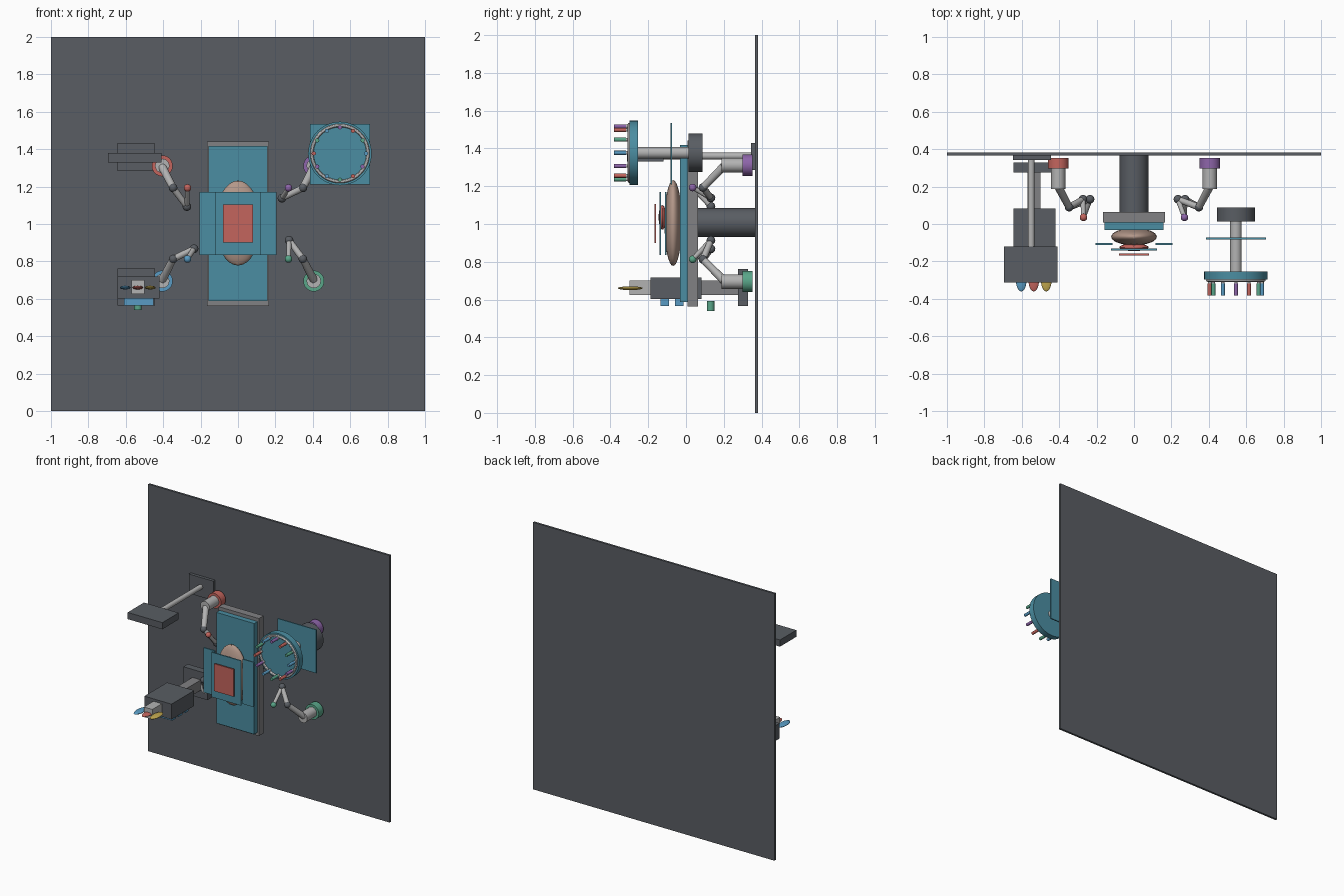
import bpy, math
from mathutils import Vector

if "Cube" in bpy.data.objects:
    bpy.data.objects.remove(bpy.data.objects["Cube"])

COL = {
    "dark": (0.10, 0.11, 0.125, 1), "grey": (0.22, 0.22, 0.23, 1), "light": (0.45, 0.45, 0.45, 1),
    "teal": (0.07, 0.27, 0.36, 1), "skin": (0.45, 0.31, 0.25, 1), "red": (0.55, 0.13, 0.11, 1),
    "blue": (0.10, 0.33, 0.55, 1), "green": (0.10, 0.38, 0.25, 1), "purple": (0.27, 0.13, 0.40, 1),
    "yellow": (0.55, 0.40, 0.08, 1),
}
MATS = {}


def finish(name, col, smooth=False):
    o = bpy.context.object
    o.name = name
    if col not in MATS:
        MATS[col] = bpy.data.materials.new(col)
        MATS[col].diffuse_color = COL[col]
    o.data.materials.append(MATS[col])
    if smooth:
        bpy.ops.object.transform_apply(location=False, rotation=False, scale=True)
        bpy.ops.object.shade_smooth_by_angle()
    return o


def box(name, x, y, z, col):
    """Box from (min, max) pairs."""
    bpy.ops.mesh.primitive_cube_add(size=1, location=[(a + b) / 2 for a, b in (x, y, z)])
    bpy.context.object.scale = [b - a for a, b in (x, y, z)]
    bpy.ops.object.transform_apply(location=False, rotation=False, scale=True)
    return finish(name, col)


def rod(name, p, q, r1, col, r2=None, n=32):
    p, q = Vector(p), Vector(q)
    bpy.ops.mesh.primitive_cone_add(vertices=n, radius1=r1, radius2=r1 if r2 is None else r2,
                                    depth=(q - p).length, location=(p + q) / 2,
                                    rotation=(q - p).to_track_quat('Z', 'Y').to_euler())
    return finish(name, col, True)


def ball(name, c, r, col, seg=24):
    bpy.ops.mesh.primitive_uv_sphere_add(segments=seg, ring_count=seg // 2, radius=1, location=c)
    bpy.context.object.scale = r if isinstance(r, tuple) else (r, r, r)
    return finish(name, col, True)


# Wall panel and operating table
box("wall_panel", (-1, 1), (0.366, 0.382), (0, 2), "dark")
rod("table_column", (0, 0.37, 1.007), (0, 0.06, 1.007), 0.077, "dark")
box("table_base", (-0.167, 0.167), (0.008, 0.064), (0.562, 1.442), "grey")
box("table_pad", (-0.157, 0.157), (-0.032, 0.008), (0.587, 1.417), "teal")

# Patient form with layered drapes
ball("patient_body", (0, -0.068, 1.005), (0.122, 0.046, 0.227), "skin", 32)
for s, side in ((-1, "left"), (1, "right")):
    xs = sorted((s * 0.115, s * 0.207))
    box("drape_" + side, xs, (-0.112, -0.102), (0.835, 1.17), "teal")
box("drape_front", (-0.122, 0.122), (-0.141, -0.132), (0.835, 1.17), "teal")
ball("surgical_site", (0, -0.125, 1.035), (0.078, 0.02, 0.065), "red")
box("window_panel", (-0.08, 0.08), (-0.168, -0.158), (0.9, 1.105), "red")

# Four jointed arms: side, up/down, elbow x, elbow height from mid, colour
for name, s, v, ex, ez, col in (("upper_left", -1, 1, 0.273, 0.09, "red"),
                                ("upper_right", 1, 1, 0.235, 0.135, "purple"),
                                ("lower_left", -1, -1, 0.235, 0.135, "blue"),
                                ("lower_right", 1, -1, 0.273, 0.09, "green")):
    def P(x, y, dz):
        return (s * x, y, 1.003 + v * dz)
    shoulder, joint = P(0.405, 0.2, 0.302), P(0.347, 0.09, 0.19)
    elbow, tip = P(ex, 0.132, ez), P(0.27, 0.035, 0.19)
    rod(name + "_arm_base", P(0.405, 0.353, 0.308), P(0.405, 0.298, 0.308), 0.056, col)
    rod(name + "_arm_housing", P(0.405, 0.298, 0.308), P(0.405, 0.187, 0.308), 0.038, "light")
    rod(name + "_upper_link", shoulder, joint, 0.022, "light", 0.019)
    rod(name + "_fore_link", joint, elbow, 0.018, "light", 0.016)
    rod(name + "_tool_link", elbow, tip, 0.014, "light", 0.012)
    ball(name + "_joint", joint, 0.023, "dark")
    ball(name + "_elbow", elbow, 0.023, "dark")
    ball(name + "_tool_tip", tip, 0.02, col)

# Tray on a wall bracket
box("tray_bracket", (-0.648, -0.445), (0.343, 0.368), (1.285, 1.43), "dark")
rod("tray_arm", (-0.55, 0.35, 1.36), (-0.55, -0.15, 1.36), 0.018, "light")
box("tray", (-0.695, -0.408), (-0.313, -0.12), (1.33, 1.38), "dark")

# Supply unit with grippers
box("unit_mount", (-0.645, -0.445), (0.275, 0.328), (0.565, 0.762), "dark")
box("unit_arm", (-0.57, -0.5), (0.08, 0.275), (0.625, 0.702), "grey")
box("unit_body", (-0.645, -0.42), (-0.187, 0.082), (0.603, 0.718), "dark")
box("unit_neck", (-0.57, -0.5), (-0.3, -0.187), (0.625, 0.7), "light")
for i, col in enumerate(("blue", "red", "yellow")):
    ball("finger_%d" % i, (-0.603 + 0.067 * i, -0.295, 0.66), (0.029, 0.066, 0.01), col)
    y = -0.112 + 0.076 * i
    box("unit_cartridge_%d" % i, (-0.61, -0.452), (y - 0.022, y + 0.022), (0.565, 0.603), "blue")
rod("unit_nozzle", (-0.535, 0.13, 0.54), (-0.535, 0.13, 0.592), 0.02, "green")

# Rotary tool carousel
cx, cz = 0.545, 1.377
rod("carousel_motor", (cx, 0.088, cz), (cx, 0.013, cz), 0.102, "dark")
rod("carousel_shaft", (cx, 0.013, cz), (cx, -0.255, cz), 0.031, "light")
box("carousel_back_plate", (0.385, 0.705), (-0.082, -0.073), (1.21, 1.535), "teal")
rod("carousel_disc", (cx, -0.253, cz), (cx, -0.298, cz), 0.17, "teal", n=48)
bpy.ops.mesh.primitive_torus_add(location=(cx, -0.3, cz), rotation=(math.pi / 2, 0, 0),
                                 major_radius=0.15, minor_radius=0.009,
                                 major_segments=48, minor_segments=12)
finish("carousel_ring", "light", True)
for i in range(12):
    a = i * math.pi / 6
    x, z = cx + 0.14 * math.cos(a), cz + 0.14 * math.sin(a)
    rod("tool_stem_%d" % i, (x, -0.295, z), (x, -0.33, z), 0.009, "light", n=16)
    rod("tool_%d" % i, (x, -0.318, z), (x, -0.382, z), 0.011,
        ("blue", "green", "red", "purple")[i % 4], n=16)

for m in bpy.data.materials:
    if m.users and not m.is_grease_pencil:
        m.use_nodes = True
        m.node_tree.nodes["Principled BSDF"].inputs["Base Color"].default_value = m.diffuse_color
